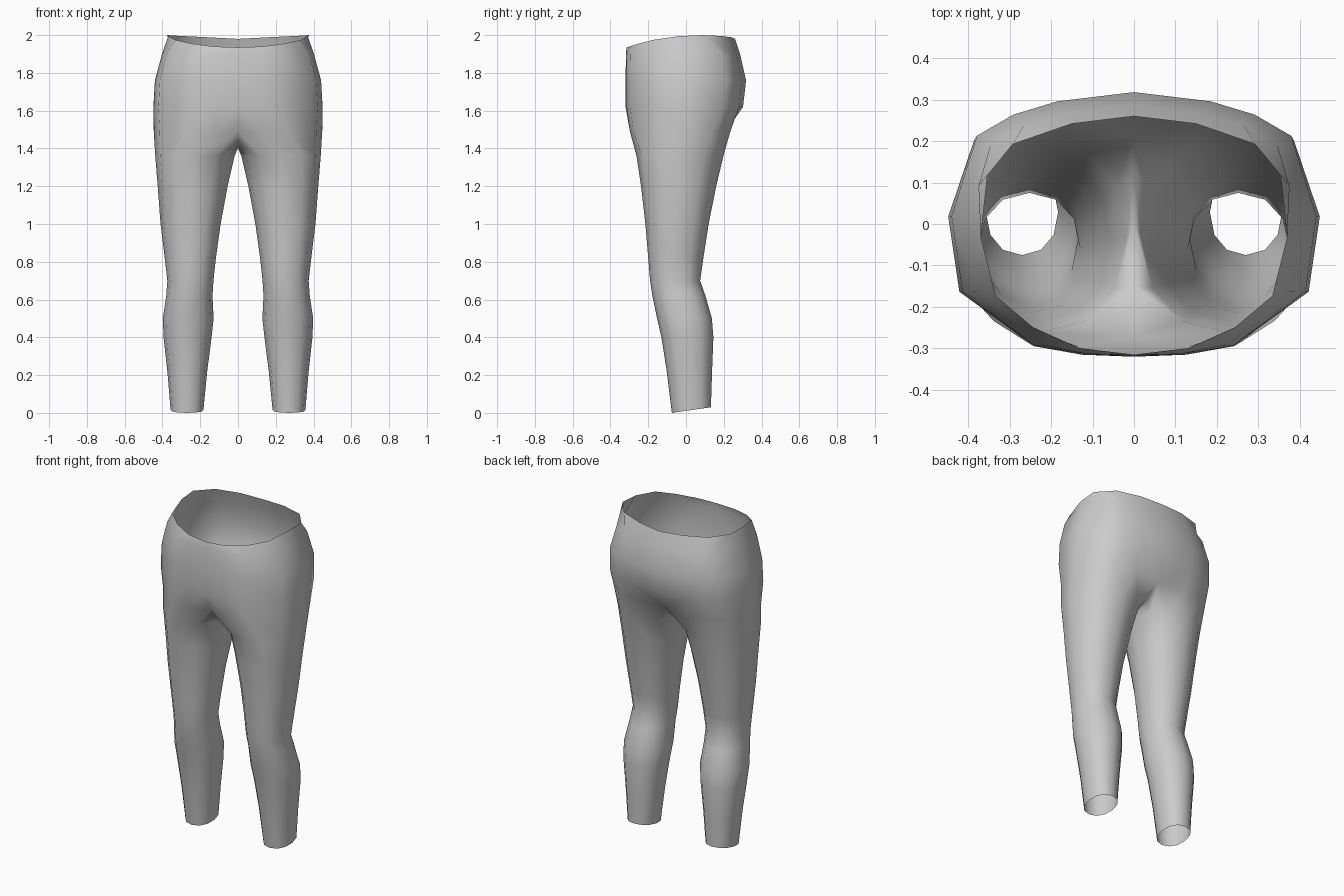
import bpy, bmesh, math

if "Cube" in bpy.data.objects:
    bpy.data.objects.remove(bpy.data.objects["Cube"])

# Half-ring profiles from front centre, around the outside, to back centre (unit x, unit y)
WAIST = [(0, -1), (.35, -.95), (.65, -.79), (.89, -.55), (.985, -.1), (1, .35), (.78, .74), (.40, .93), (0, 1)]
HIP = [(0, -1), (.28, -.985), (.54, -.92), (.94, -.51), (1, .06), (.86, .67), (.66, .83), (.42, .93), (0, 1)]
FORK = [(0, -.9), (.28, -.98), (.60, -.92), (.93, -.5), (1, .05), (.90, .6), (.72, .88), (.40, 1.0), (0, .9)]
WAIST_Z = [1.935, 1.94, 1.955, 1.975, 1.995, 2.0, 1.995, 1.988, 1.98]

# z, half width, front y, back y, profile
TRUNK = [(None, .375, -.315, .26, WAIST),
         (1.90, .402, -.318, .286, HIP),
         (1.76, .44, -.32, .318, HIP),
         (1.62, .448, -.32, .302, HIP),
         (1.49, .446, -.303, .235, FORK)]
# z, inner x, outer x, front y, back y, rise from front to back
LEG = [(1.36, .018, .438, -.262, .198, 0),
       (1.20, .055, .425, -.238, .160, 0),
       (1.00, .092, .410, -.215, .120, 0),
       (0.82, .117, .388, -.200, .092, 0),
       (0.70, .130, .374, -.190, .075, 0),
       (0.62, .135, .380, -.178, .103, 0),
       (0.50, .129, .398, -.153, .137, 0),
       (0.40, .140, .394, -.130, .145, 0),
       (0.22, .163, .374, -.102, .138, 0),
       (0.00, .183, .357, -.075, .132, .03)]


def spow(v, p):
    return math.copysign(abs(v) ** p, v)


def bridge(bm, a, b, closed):
    n = len(a)
    for i in range(n if closed else n - 1):
        j = (i + 1) % n
        bm.faces.new((a[i], b[i], b[j], a[j]))


bm = bmesh.new()

# Seat and waist
prev = None
for z, w, yf, yb, prof in TRUNK:
    ring = []
    for i, (px, py) in enumerate(prof):
        zz = WAIST_Z[i] if z is None else z
        ring.append(bm.verts.new((px * w, py * (-yf if py < 0 else yb), zz)))
    if prev:
        bridge(bm, prev, ring, False)
    prev = ring

# Crotch seam closes the half ring into a thigh ring
prev = prev + [bm.verts.new((0, y, z)) for y, z in ((.12, 1.425), (0, 1.40), (-.15, 1.42))]

# Leg
for z, xi, xo, yf, yb, rise in LEG:
    ring = []
    for i in range(12):
        a = math.radians(30 * (i - 4))
        c, s = spow(math.cos(a), .92), spow(math.sin(a), .92)
        ring.append(bm.verts.new(((xi + xo) / 2 + (xo - xi) / 2 * c,
                                  (yf + yb) / 2 + (yb - yf) / 2 * s,
                                  z + rise * (s + 1) / 2)))
    bridge(bm, prev, ring, True)
    prev = ring

# Mirror to the other side
geom = bm.verts[:] + bm.edges[:] + bm.faces[:]
bmesh.ops.mirror(bm, geom=geom, axis='X', merge_dist=.001)
bmesh.ops.remove_doubles(bm, verts=bm.verts[:], dist=.0005)
bmesh.ops.recalc_face_normals(bm, faces=bm.faces[:])
# Outward normals: front centre faces must look towards -y
front = min(bm.faces, key=lambda f: f.calc_center_median().y)
if front.normal.y > 0:
    bmesh.ops.reverse_faces(bm, faces=bm.faces[:])

mesh = bpy.data.meshes.new("leggings")
bm.to_mesh(mesh)
bm.free()
mesh.polygons.foreach_set("use_smooth", [True] * len(mesh.polygons))
leggings = bpy.data.objects.new("leggings", mesh)
bpy.context.collection.objects.link(leggings)
